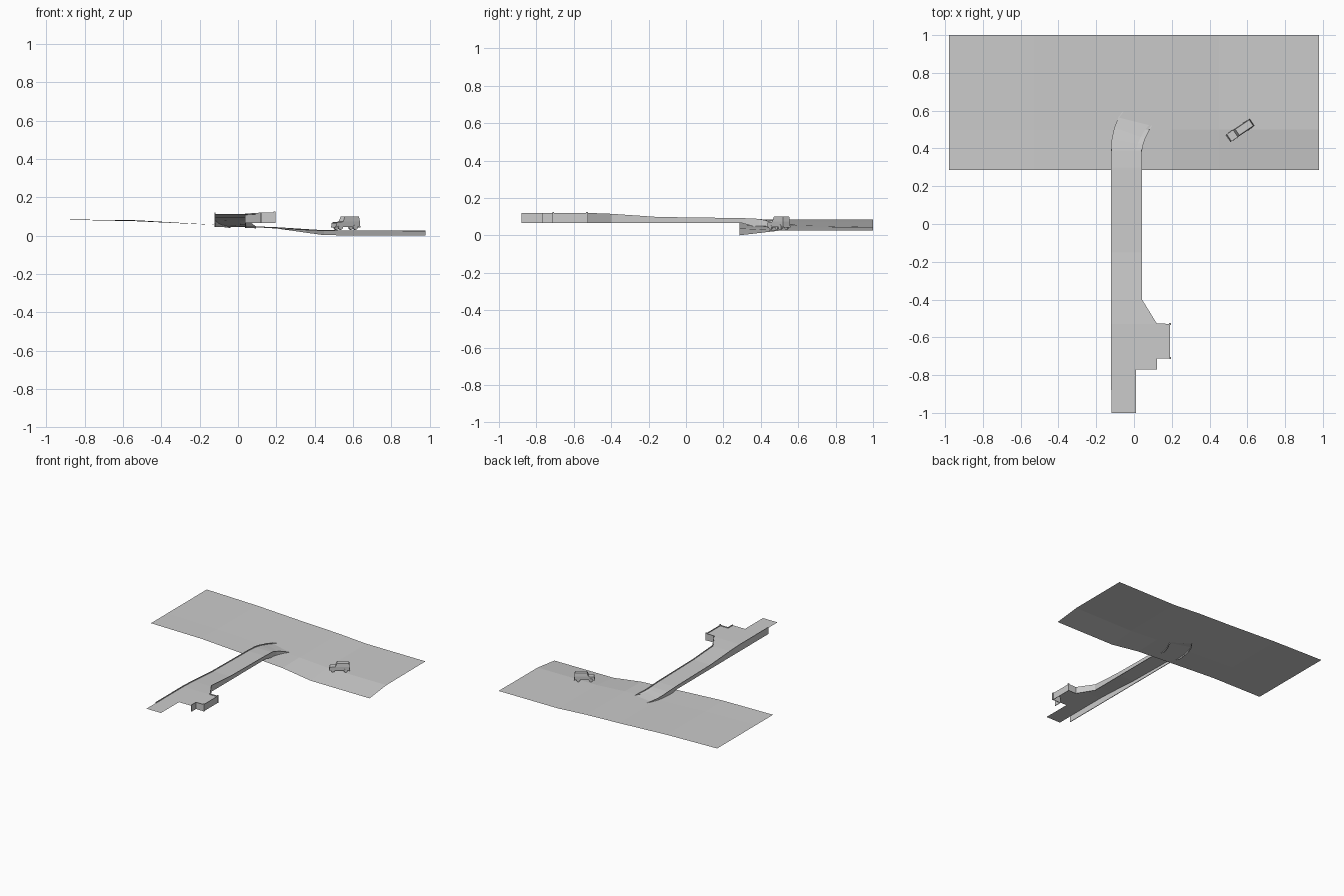
import bpy, bmesh, math
from mathutils import Matrix, Vector

if "Cube" in bpy.data.objects:
    bpy.data.objects.remove(bpy.data.objects["Cube"])

grey = bpy.data.materials.new("plain grey")
grey.diffuse_color = (0.6, 0.6, 0.6, 1)
grey.use_nodes = True
grey.node_tree.nodes["Principled BSDF"].inputs["Base Color"].default_value = grey.diffuse_color


def mesh_object(name, verts, faces):
    me = bpy.data.meshes.new(name)
    me.from_pydata(verts, [], faces)
    me.materials.append(grey)
    ob = bpy.data.objects.new(name, me)
    bpy.context.collection.objects.link(ob)
    return ob


def loft(name, rows):
    """Skin a grid of equally long point rows."""
    n = len(rows[0])
    verts = [p for r in rows for p in r]
    faces = [(i * n + j, i * n + j + 1, (i + 1) * n + j + 1, (i + 1) * n + j)
             for i in range(len(rows) - 1) for j in range(n - 1)]
    return mesh_object(name, verts, faces)


def box(name, centre, size, matrix=Matrix()):
    bm = bmesh.new()
    bmesh.ops.create_cube(bm, size=1)
    for v in bm.verts:
        v.co = Vector(a * b for a, b in zip(v.co, size)) + Vector(centre)
    me = bpy.data.meshes.new(name)
    bm.to_mesh(me)
    bm.free()
    me.materials.append(grey)
    ob = bpy.data.objects.new(name, me)
    bpy.context.collection.objects.link(ob)
    ob.matrix_world = matrix
    return ob


# Sloping ground: columns of x, z at the front edge, z behind
columns = [(-.98, .085, .085), (-.53, .08, .075), (-.1, .055, .055),
           (.2, .037, .042), (.45, .002, .026), (.98, 0, .025)]
loft("ground", [[(x, .285, a) for x, a, b in columns],
                [(x, .5, b) for x, a, b in columns],
                [(x, 1, b if x < 0 else b + .002) for x, a, b in columns]])

# Road deck: left x, y, right x, y, height
stations = [(-.12, -1, .01, -1, .113), (-.12, -.77, .01, -.77, .113),
            (-.12, -.53, .01, -.53, .113), (-.12, -.4, .01, -.4, .108),
            (-.12, -.15, .01, -.15, .092), (-.12, .3, .01, .3, .085),
            (-.12, .39, .01, .39, .08), (-.115, .45, .02, .425, .073),
            (-.102, .51, .035, .46, .063), (-.08, .565, .06, .5, .054),
            (-.04, .62, .09, .535, .044)]
loft("road_deck", [[(a, b, z), (c, d, z)] for a, b, c, d, z in stations])
# Strip that widens the deck to the right-hand wall
loft("deck_edge", [[(.01, y, z), (x, y2, z)] for y, x, y2, z in
                   [(-.53, .12, -.53, .113), (-.4, .04, -.4, .108),
                    (-.15, .04, -.15, .092), (.3, .04, .3, .085),
                    (.39, .04, .39, .08), (.425, .047, .425, .073),
                    (.46, .06, .46, .063), (.5, .082, .5, .054)]])
# Lookout platform beside the deck
loft("lookout_step", [[(.01, -.77, .113), (.12, -.77, .113)],
                      [(.01, -.71, .113), (.12, -.71, .113)]])
loft("lookout_floor", [[(.01, -.71, .113), (.19, -.71, .113)],
                       [(.01, -.53, .113), (.19, -.53, .113)]])


def wall(name, points):
    """Thin wall through points of x, y, bottom and top."""
    ob = loft(name, [[(x, y, b), (x, y, t)] for x, y, b, t in points])
    mod = ob.modifiers.new("thickness", 'SOLIDIFY')
    mod.thickness, mod.offset = .005, 0


wall("left_wall", [(-.12, -.88, .065, .12), (-.12, -.53, .065, .12),
                   (-.12, -.4, .065, .115), (-.12, -.15, .065, .098),
                   (-.12, .3, .065, .092), (-.12, .39, .045, .088),
                   (-.115, .45, .045, .08), (-.102, .51, .045, .07),
                   (-.08, .565, .045, .06), (-.04, .62, .04, .048)])
wall("right_wall", [(.12, -.77, .065, .12), (.12, -.71, .065, .12),
                    (.19, -.71, .065, .12), (.19, -.53, .065, .12),
                    (.12, -.53, .065, .12), (.04, -.4, .065, .115),
                    (.04, -.15, .065, .098), (.04, .3, .065, .092),
                    (.04, .39, .04, .088), (.047, .425, .04, .08),
                    (.06, .46, .04, .07), (.075, .49, .04, .06),
                    (.092, .52, .038, .048)])
for i, y in enumerate((-.71, -.53)):
    box(f"lookout_post_{i + 1}", (.19, y, .095), (.01, .01, .06))

# Car, built along x with its nose at -x, then turned into place
place = Matrix.Translation((.562, .496, .03)) @ Matrix.Rotation(math.radians(34), 4, 'Z')


def prism(name, profile, half_low, half_high):
    """Side profile across the width, narrowing towards the top."""
    n = len(profile)
    top = max(z for x, z in profile)
    low = min(z for x, z in profile)
    verts = []
    for s in (-1, 1):
        for x, z in profile:
            w = half_low + (half_high - half_low) * (z - low) / (top - low)
            verts.append((x, s * w, z))
    faces = [tuple(range(n)), tuple(reversed(range(n, 2 * n)))]
    faces += [(i, i + n, (i + 1) % n + n, (i + 1) % n) for i in range(n)]
    ob = mesh_object(name, verts, faces)
    bm = bmesh.new()
    bm.from_mesh(ob.data)
    bmesh.ops.recalc_face_normals(bm, faces=bm.faces)
    bm.to_mesh(ob.data)
    bm.free()
    ob.matrix_world = place


prism("car_body", [(-.074, .014), (.074, .014), (.075, .043), (-.028, .043),
                   (-.07, .039), (-.074, .034)], .023, .023)
prism("car_cabin", [(-.03, .042), (.075, .042), (.071, .07), (-.018, .07)], .0225, .019)
box("front_bumper", (-.075, 0, .016), (.006, .046, .007), place)
box("rear_bumper", (.075, 0, .016), (.005, .046, .007), place)
for i, (x, y) in enumerate([(-.047, -.02), (-.047, .02), (.046, -.02), (.046, .02)]):
    bm = bmesh.new()
    bmesh.ops.create_cone(bm, cap_ends=True, segments=16, radius1=.0135,
                          radius2=.0135, depth=.009)
    me = bpy.data.meshes.new("wheel")
    bm.to_mesh(me)
    bm.free()
    me.materials.append(grey)
    ob = bpy.data.objects.new(f"wheel_{i + 1}", me)
    bpy.context.collection.objects.link(ob)
    ob.matrix_world = place @ Matrix.Translation((x, y, .0135)) @ Matrix.Rotation(math.pi / 2, 4, 'X')
